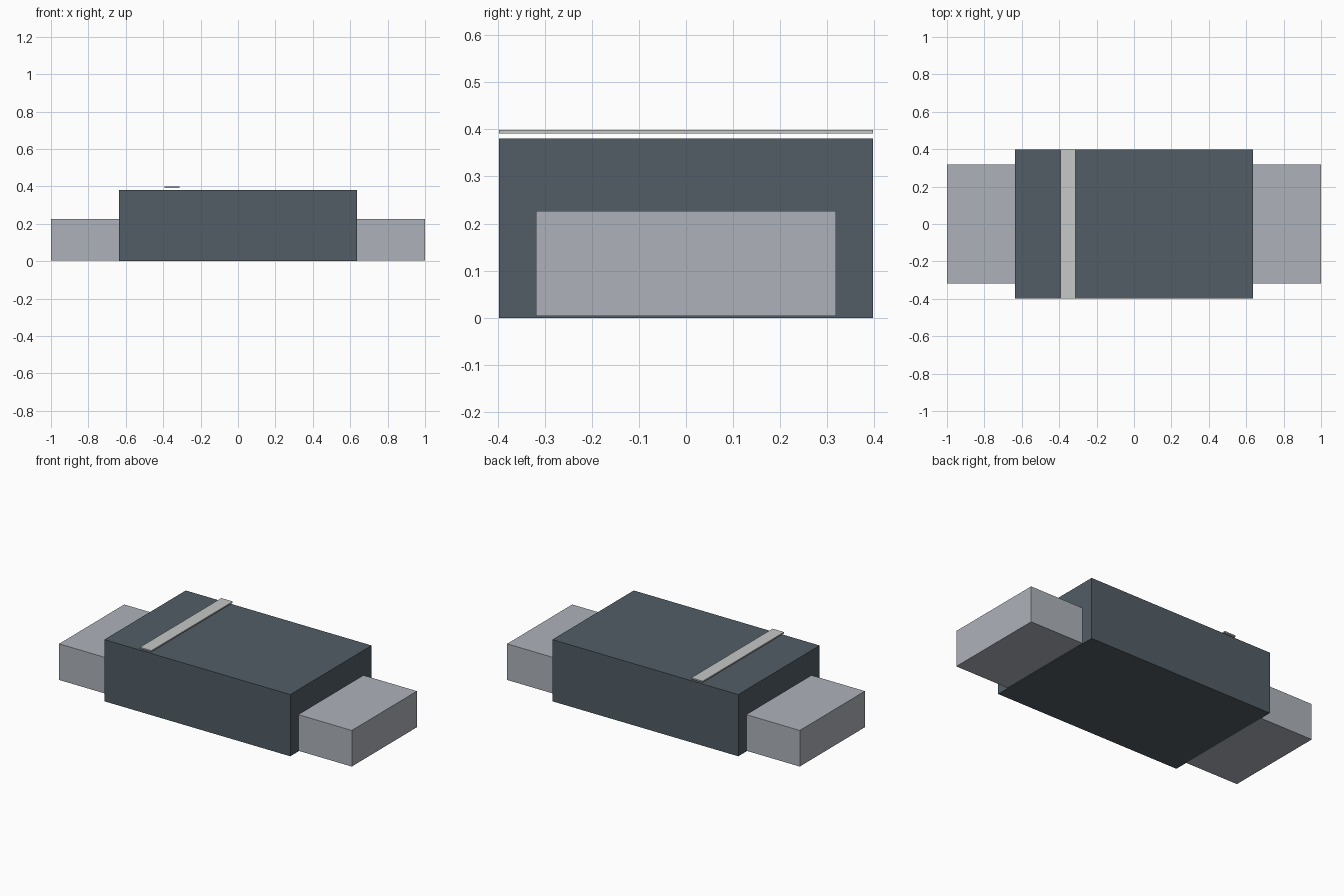
import bpy

# Remove the default cube
cube = bpy.data.objects.get("Cube")
if cube:
    bpy.data.objects.remove(cube, do_unlink=True)


def material(name, rgb):
    mat = bpy.data.materials.new(name)
    mat.use_nodes = True
    colour = (*rgb, 1.0)
    mat.diffuse_color = colour
    mat.node_tree.nodes["Principled BSDF"].inputs["Base Color"].default_value = colour
    return mat


def box(name, low, high, mat):
    centre = [(a + b) / 2 for a, b in zip(low, high)]
    size = [b - a for a, b in zip(low, high)]
    bpy.ops.mesh.primitive_cube_add(size=1, location=centre)
    obj = bpy.context.object
    obj.name = name
    obj.scale = size
    bpy.ops.object.transform_apply(location=False, rotation=False, scale=True)
    obj.data.materials.append(mat)
    return obj


slate = material("dark slate", (0.085, 0.11, 0.13))
metal = material("grey metal", (0.42, 0.445, 0.49))
pale = material("pale grey", (0.56, 0.58, 0.57))

# Moulded package body
box("body", (-0.635, -0.397, 0), (0.635, 0.397, 0.381), slate)

# Terminal blocks at both ends
for name, x0, x1 in (("right_terminal", -1, -0.6), ("left_terminal", 0.6, 1)):
    box(name, (x0, -0.318, 0.004), (x1, 0.318, 0.227), metal)

# Thin marking band hovering just above the body
box("polarity_band", (-0.392, -0.397, 0.391), (-0.314, 0.397, 0.399), pale)
